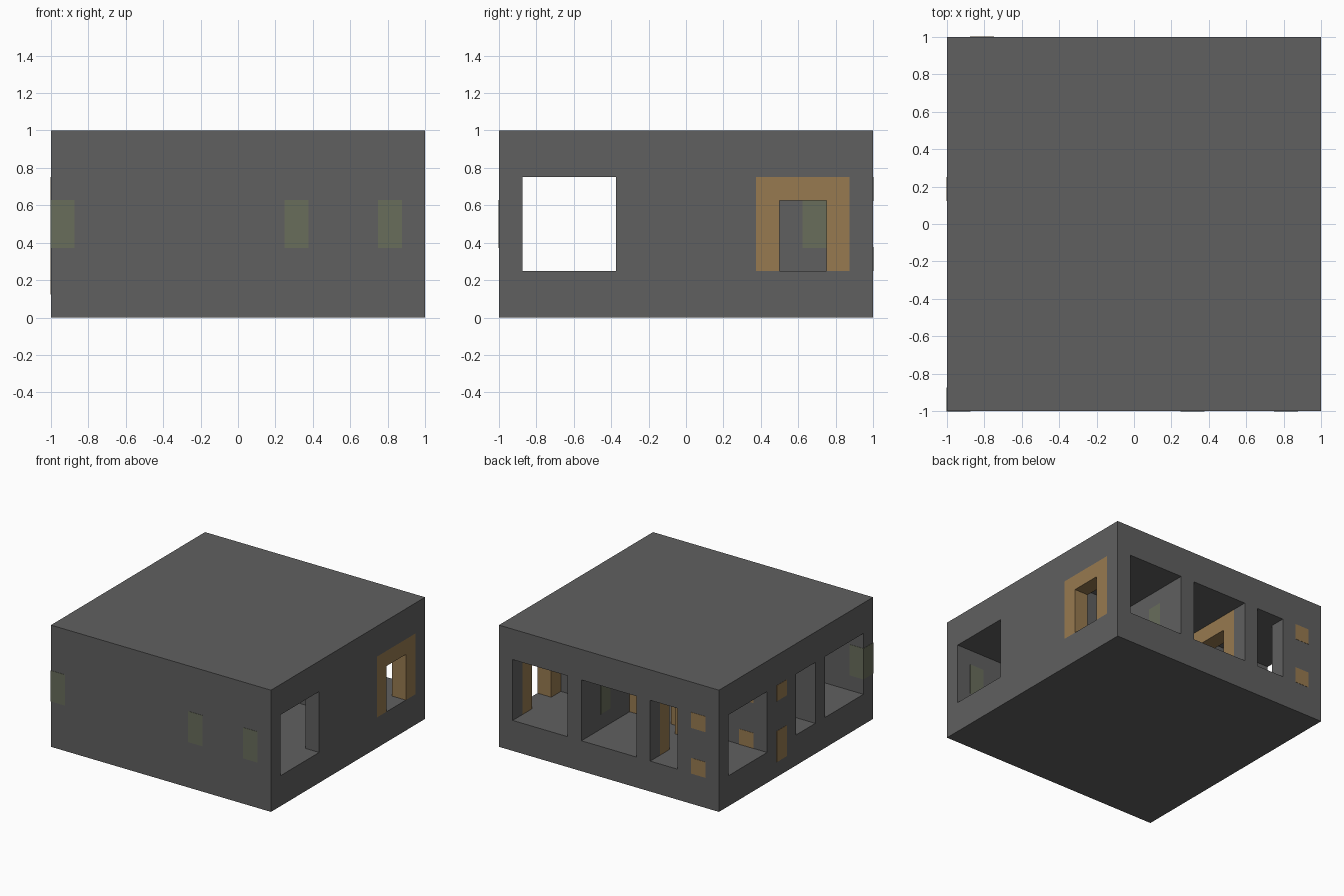
import bpy, bmesh
from mathutils import Vector

old = bpy.data.objects.get("Cube")
if old:
    bpy.data.objects.remove(old)

U = 0.125            # wall thickness and block unit
FLOOR, CEIL = 0.25, 0.75


def material(name, rgb):
    m = bpy.data.materials.new(name)
    m.use_nodes = True
    m.diffuse_color = (*rgb, 1)
    m.node_tree.nodes["Principled BSDF"].inputs["Base Color"].default_value = (*rgb, 1)
    return m


stone = material("grey stone", (0.117, 0.117, 0.117))
wood = material("brown wood", (0.31, 0.195, 0.08))
moss = material("mossy green", (0.14, 0.153, 0.105))


def finish(name, bm, mat):
    bmesh.ops.recalc_face_normals(bm, faces=bm.faces)
    mesh = bpy.data.meshes.new(name)
    bm.to_mesh(mesh)
    bm.free()
    mesh.materials.append(mat)
    obj = bpy.data.objects.new(name, mesh)
    bpy.context.scene.collection.objects.link(obj)
    return obj


def box(name, lo, hi, mat, grow=0.0):
    lo, hi = Vector(lo), Vector(hi)
    bm = bmesh.new()
    bmesh.ops.create_cube(bm, size=1)
    for v in bm.verts:
        v.co = (lo + hi) / 2 + v.co * (hi - lo + Vector((grow, grow, grow)) * 2)
    return finish(name, bm, mat)


# Solid building block, hollowed by rooms and openings
house = box("house_shell", (-1, -1, 0), (1, 1, 1), stone)
cutters = []


def cut(x0, x1, y0, y1):
    c = box("cutter", (x0, y0, FLOOR), (x1, y1, CEIL), stone)
    c.hide_render = True
    mod = house.modifiers.new("cut", "BOOLEAN")
    mod.operation, mod.solver, mod.object = "DIFFERENCE", "EXACT", c
    cutters.append(c)


def cut_through_x(x, y0, y1):
    cut(x - 0.05, x + U + 0.05, y0, y1)


def cut_through_y(y, x0, x1):
    cut(x0, x1, y - 0.05, y + U + 0.05)


# Rooms: three at the back, a small one at the side, an L-shaped main room
for x0, x1 in ((0.375, 0.875), (-0.25, 0.25), (-0.875, -0.375)):
    cut(x0, x1, 0.375, 0.875)
cut(-0.875, -0.375, -0.25, 0.25)
cut(-0.25, 0.875, -0.875, 0.25)
cut(-0.875, 0, -0.875, -0.375)

# Windows
for x0, x1 in ((0.375, 0.875), (-0.25, 0.25), (-0.625, -0.375)):
    cut_through_y(0.875, x0, x1)
for y0, y1 in ((0.375, 0.875), (-0.25, 0), (-0.875, -0.375)):
    cut_through_x(-1, y0, y1)
cut_through_x(0.875, -0.875, -0.375)

# Doorways: position along the thin axis, centre along the wall
x_doors = {"outer_door_frame": (0.875, 0.625), "hall_door_frame": (-0.375, 0.625),
           "small_room_door_frame": (-0.375, 0)}
for x, y in x_doors.values():
    cut_through_x(x, y - 0.25, y + 0.25)
cut_through_y(0.25, -0.25, 0.25)

# Bake the cuts and drop the cutters
deps = bpy.context.evaluated_depsgraph_get()
baked = bpy.data.meshes.new_from_object(house.evaluated_get(deps))
house.modifiers.clear()
house.data = baked
for c in cutters:
    bpy.data.objects.remove(c)


# Door frames: an upside-down U extruded through the wall
def door_frame(name, place, depth):
    half = ((0.25, FLOOR), (0.25, CEIL))
    inner = ((U, CEIL - U), (U, FLOOR))
    right = half + ((-0.25, CEIL), (-0.25, FLOOR))
    profile = right + tuple((-a, b) for a, b in reversed(inner)) + inner
    bm = bmesh.new()
    face = bm.faces.new([bm.verts.new(place(a, b)) for a, b in profile])
    out = bmesh.ops.extrude_face_region(bm, geom=[face])
    moved = [g for g in out["geom"] if isinstance(g, bmesh.types.BMVert)]
    bmesh.ops.translate(bm, verts=moved, vec=depth)
    finish(name, bm, wood)


for name, (x, y) in x_doors.items():
    door_frame(name, lambda a, b: (x, y + a, b), (U, 0, 0))
door_frame("hall_front_door_frame", lambda a, b: (a, 0.25, b), (0, U, 0))

# Coloured blocks set in the walls
G = 0.002
for x, y in ((-1, -1), (0.25, -1), (0.75, -1), (0.25, 0.625)):
    box("mossy_block", (x, y, 0.375), (x + U, y + U, 0.625), moss, G)
for y in (0.875, 0.25):
    for z in (FLOOR, CEIL - U):
        box("wood_block", (-0.875, y, z), (-0.75, y + U, z + U), wood, G)
for z0, z1 in ((0.125, 0.375), (CEIL - U, CEIL)):
    box("side_wood_block", (-1, 0.125, z0), (-0.875, 0.25, z1), wood, G)
